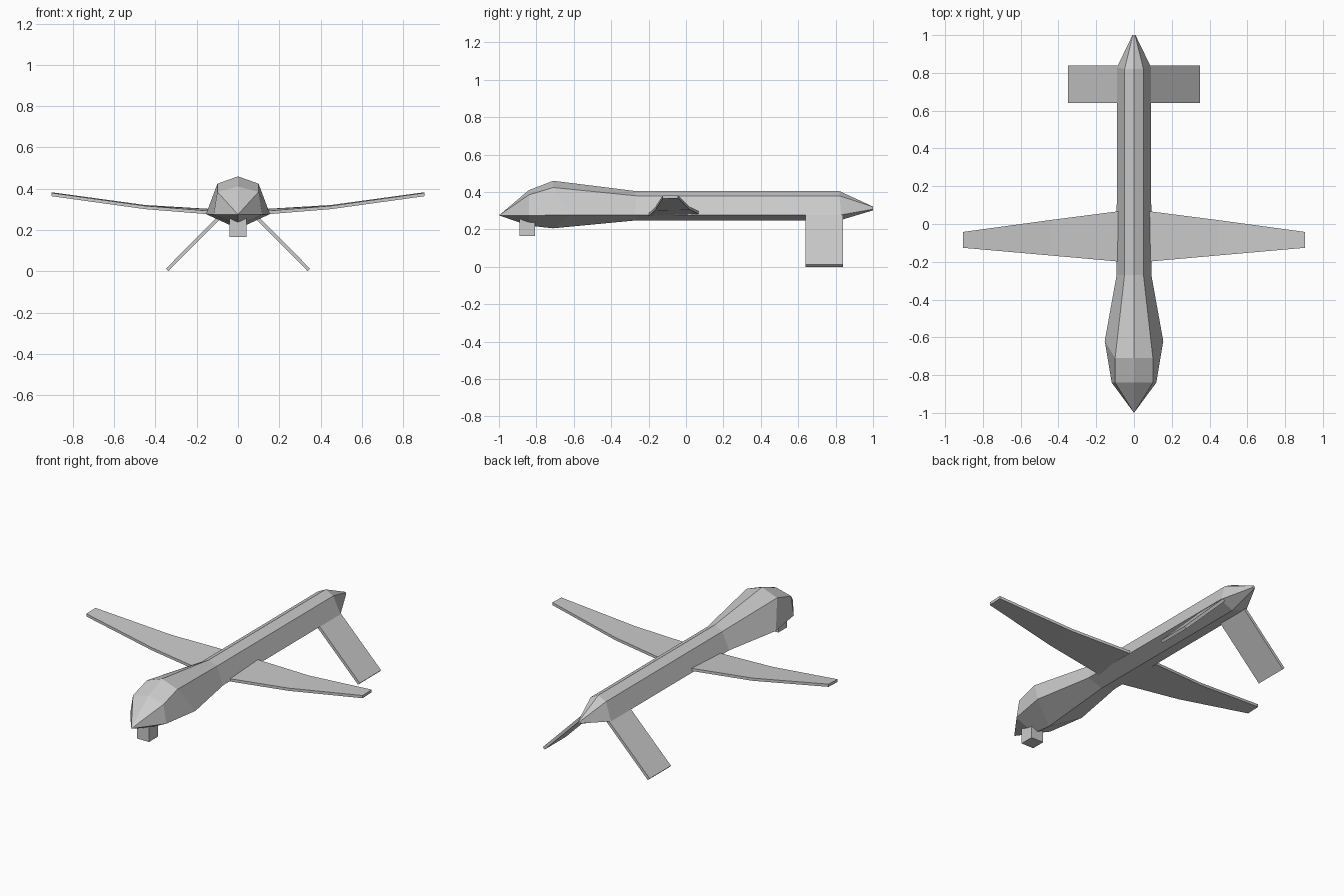
import bpy, bmesh
from mathutils import Vector

if "Cube" in bpy.data.objects:
    bpy.data.objects.remove(bpy.data.objects["Cube"])


def loft(name, rings, mirror=False):
    """Skin a series of equal-length rings of points and cap both ends."""
    bm = bmesh.new()
    loops = [[bm.verts.new(p) for p in ring] for ring in rings]
    n = len(loops[0])
    for a, b in zip(loops, loops[1:]):
        for i in range(n):
            j = (i + 1) % n
            bm.faces.new((a[i], a[j], b[j], b[i]))
    bm.faces.new(loops[0])
    bm.faces.new(loops[-1])
    bmesh.ops.remove_doubles(bm, verts=bm.verts, dist=0.0005)
    bmesh.ops.recalc_face_normals(bm, faces=bm.faces)
    me = bpy.data.meshes.new(name)
    bm.to_mesh(me)
    bm.free()
    ob = bpy.data.objects.new(name, me)
    bpy.context.collection.objects.link(ob)
    if mirror:
        ob.modifiers.new("Mirror", 'MIRROR').use_mirror_merge = False
    return ob


def hull_ring(y, top, ux, uz, wx, wz, bottom, wy=None):
    """Six-sided section: ridge, shoulders, widest points and keel."""
    wy = y if wy is None else wy
    return [(0, y, top), (ux, y, uz), (wx, wy, wz),
            (0, y, bottom), (-wx, wy, wz), (-ux, y, uz)]


# Fuselage: bulged nose, straight body, pointed tail
loft("fuselage", [
    hull_ring(-1.0, 0.275, 0, 0.275, 0, 0.275, 0.275),
    hull_ring(-0.84, 0.41, 0.10, 0.385, 0.118, 0.275, 0.22),
    hull_ring(-0.71, 0.46, 0.10, 0.424, 0.155, 0.277, 0.206, wy=-0.62),
    hull_ring(-0.27, 0.405, 0.05, 0.38, 0.092, 0.278, 0.248),
    hull_ring(0.82, 0.405, 0.05, 0.38, 0.09, 0.278, 0.248, wy=0.83),
    hull_ring(1.0, 0.322, 0.006, 0.32, 0.008, 0.308, 0.302),
])


# Wings: thin tapered slabs curving upwards to the tip
def wing_ring(x, front, back, zf, zb, t=0.016):
    return [(x, front, zf), (x, back, zb), (x, back, zb + t), (x, front, zf + t)]


loft("wing", [
    wing_ring(0.0, -0.21, 0.08, 0.268, 0.277),
    wing_ring(0.10, -0.197, 0.065, 0.273, 0.284),
    wing_ring(0.45, -0.166, 0.02, 0.301, 0.305),
    wing_ring(0.905, -0.126, -0.042, 0.364, 0.367),
], mirror=True)

# Inverted V tail fins
t = 0.006
loft("tail_fin", [
    [(x - t, y, z - t), (x + t, y, z + t), (x + t, y + 0.2, z + t), (x - t, y + 0.2, z - t)]
    for x, y, z in ((0.06, 0.64, 0.292), (0.344, 0.64, 0.006))
], mirror=True)

# Sensor box under the nose
s = 0.04
loft("sensor_box", [
    [(-s, -0.89, z), (s, -0.89, z), (s, -0.807, z), (-s, -0.807, z)]
    for z in (0.165, 0.26)
])
